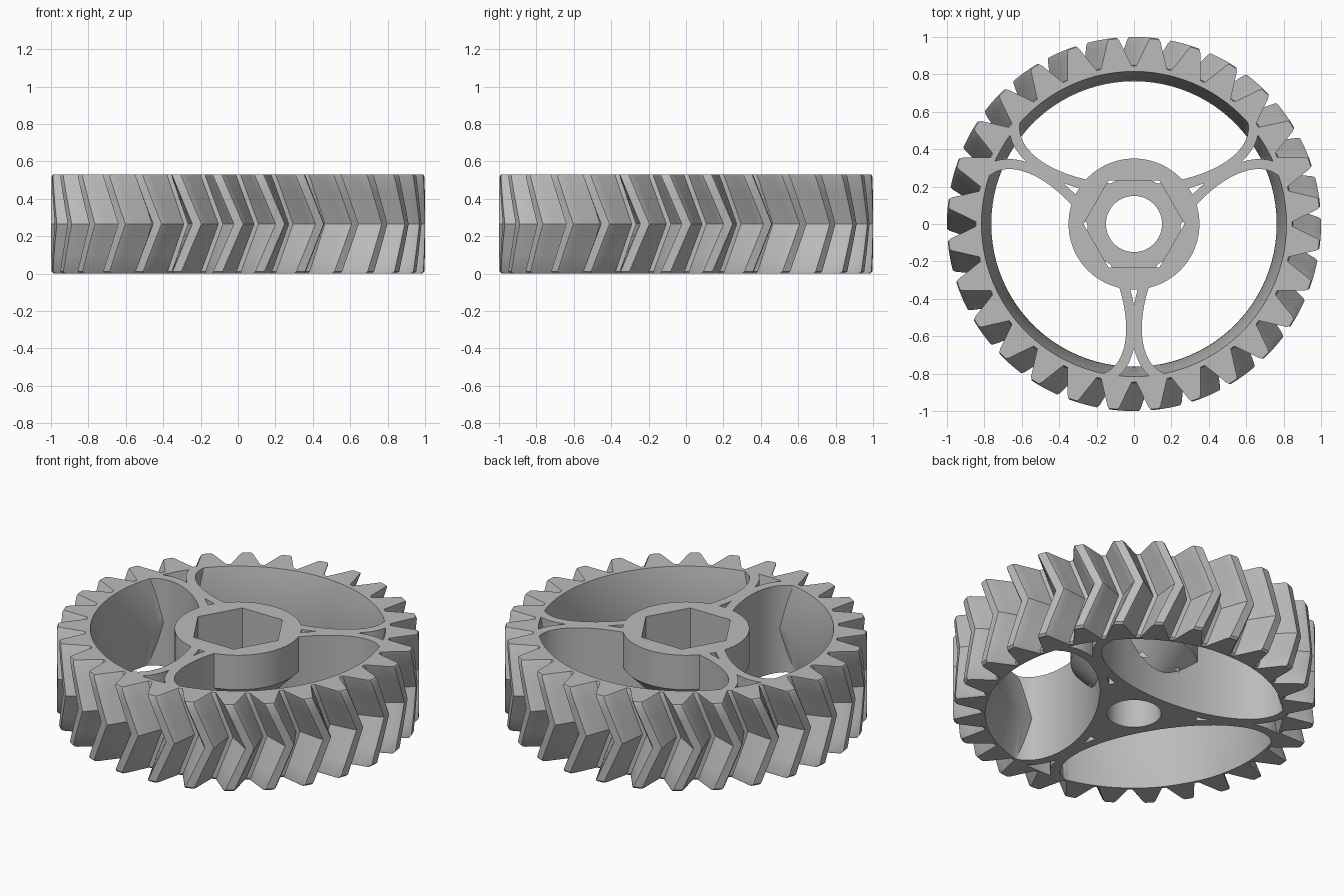
import bpy, bmesh, math
from math import sin, cos, pi, radians

cube = bpy.data.objects.get("Cube")
if cube:
    bpy.data.objects.remove(cube)

H = 0.53            # gear thickness
TEETH = 28
TWIST = 0.115       # chevron lead of the middle plane

grey = bpy.data.materials.new("light grey")
grey.use_nodes = True
COLOUR = (0.5, 0.5, 0.5, 1)
grey.diffuse_color = COLOUR
grey.node_tree.nodes["Principled BSDF"].inputs["Base Color"].default_value = COLOUR


def loft(name, rings):
    """Closed solid skinned through rings of (x, y, z) points."""
    bm = bmesh.new()
    loops = [[bm.verts.new(p) for p in ring] for ring in rings]
    n = len(loops[0])
    for low, high in zip(loops, loops[1:]):
        for i in range(n):
            j = (i + 1) % n
            bm.faces.new((low[i], low[j], high[j], high[i]))
    bm.faces.new(loops[0][::-1])
    bm.faces.new(loops[-1])
    bmesh.ops.recalc_face_normals(bm, faces=bm.faces)
    mesh = bpy.data.meshes.new(name)
    bm.to_mesh(mesh)
    bm.free()
    obj = bpy.data.objects.new(name, mesh)
    bpy.context.collection.objects.link(obj)
    return obj


def turned(name, profile, sides=96):
    """Solid of revolution from (radius, z) pairs."""
    return loft(name, [[(r * cos(2 * pi * i / sides), r * sin(2 * pi * i / sides), z)
                        for i in range(sides)] for r, z in profile])


def oval(name, a, b, centre, angle, z0, z1, sides=96):
    """Elliptical prism pushed outwards from the axis, then turned by angle."""
    def ring(z):
        pts = []
        for i in range(sides):
            t = 2 * pi * i / sides
            x, y = a * cos(t), centre + b * sin(t)
            pts.append((x * cos(angle) - y * sin(angle),
                        x * sin(angle) + y * cos(angle), z))
        return pts
    return loft(name, [ring(z0), ring(z1)])


def combine(target, tool, operation):
    """Boolean that is baked at once, removing the tool."""
    mod = target.modifiers.new("combine", 'BOOLEAN')
    mod.operation, mod.solver, mod.object = operation, 'EXACT', tool
    bpy.context.view_layer.update()
    graph = bpy.context.evaluated_depsgraph_get()
    mesh = bpy.data.meshes.new_from_object(target.evaluated_get(graph))
    target.modifiers.clear()
    target.data = mesh
    bpy.data.objects.remove(tool)


# Toothed rim: tooth half-profile as (radius, half angle in degrees)
flank = [(0.85, 5.6), (0.88, 4.7), (0.915, 3.7), (0.95, 2.8), (0.985, 2.0), (1.0, 1.4)]
outline = []
for k in range(TEETH):
    mid = 2 * pi * (k + 0.5) / TEETH
    outline += [(r, mid - radians(h)) for r, h in flank]
    outline += [(r, mid + radians(h)) for r, h in reversed(flank)]


def tooth_ring(z, inset=0.0):
    lead = TWIST * (1 - abs(2 * z / H - 1))
    return [((r - inset) * cos(t + lead), (r - inset) * sin(t + lead), z) for r, t in outline]


EDGE = 0.012
levels = [EDGE, 0.1, 0.18, H / 2, H - 0.18, H - 0.1, H - EDGE]
gear = loft("herringbone_gear",
            [tooth_ring(0, EDGE)] + [tooth_ring(z) for z in levels] + [tooth_ring(H, EDGE / 2)])

# Waisted opening inside the rim
slope = 0.055 / (H / 2)
combine(gear, turned("rim_opening", [(0.825 + slope * 0.1, -0.1), (0.763, H / 2),
                                     (0.815 + slope * 0.1, H + 0.1)]), 'DIFFERENCE')

# Web: centre core and three oval walls, kept within the rim, then hollowed
A, B, OFFSET, WALL = 0.612, 0.305, 0.515, 0.055
turns = [2 * pi * k / 3 for k in range(3)]
web = turned("web", [(0.35, 0), (0.35, H)])
for t in turns:
    combine(web, oval("oval_wall", A + WALL, B + WALL, OFFSET, t, 0, H), 'UNION')
combine(web, turned("web_limit", [(0.838, -0.1), (0.838, H + 0.1)]), 'INTERSECT')
for t in turns:
    combine(web, oval("window", A, B, OFFSET, t, -0.1, H + 0.1), 'DIFFERENCE')
combine(gear, web, 'UNION')

# Hub with a conical underside
combine(gear, turned("hub", [(0.19, 0.16), (0.35, 0.32), (0.35, H)]), 'UNION')

# Shaft bore and hexagonal nut pocket
combine(gear, turned("bore", [(0.15, -0.1), (0.15, H + 0.1)], 64), 'DIFFERENCE')
combine(gear, turned("nut_pocket", [(0.27, 0.22), (0.27, H + 0.1)], 6), 'DIFFERENCE')

gear.data.materials.clear()
gear.data.materials.append(grey)
for face in gear.data.polygons:
    face.material_index = 0
bpy.ops.object.select_all(action='DESELECT')
gear.select_set(True)
bpy.context.view_layer.objects.active = gear
bpy.ops.object.shade_smooth_by_angle(angle=radians(30))
